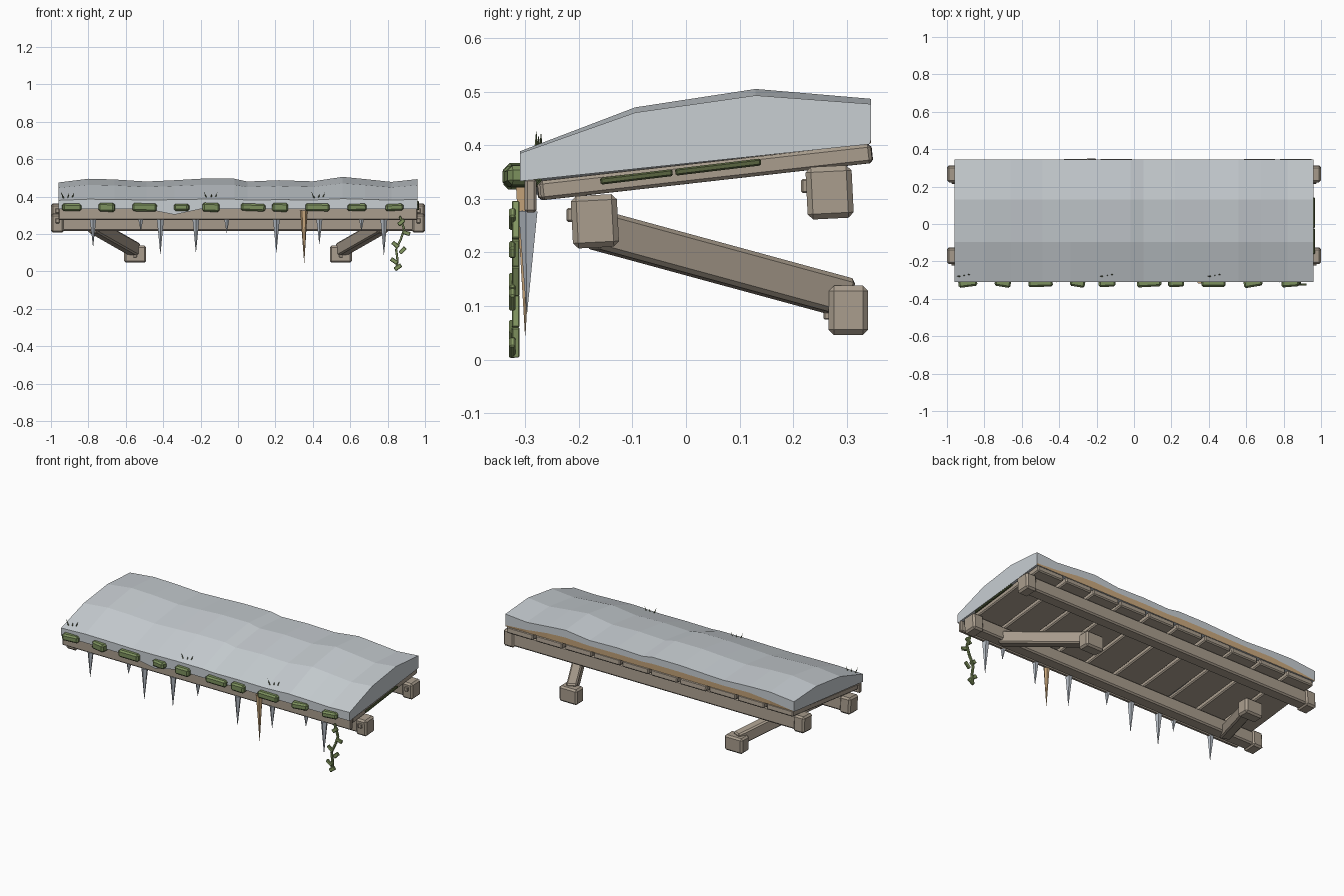
import bpy, bmesh, math, random
from mathutils import Matrix, Vector, Euler

if "Cube" in bpy.data.objects:
    bpy.data.objects.remove(bpy.data.objects["Cube"])

random.seed(4)


def material(name, rgb):
    m = bpy.data.materials.new(name)
    m.diffuse_color = (*rgb, 1)
    m.use_nodes = True
    m.node_tree.nodes["Principled BSDF"].inputs["Base Color"].default_value = m.diffuse_color
    return m


WOOD = material("weathered wood", (0.40, 0.34, 0.27))
SNOW = material("snow", (0.58, 0.62, 0.65))
ICE = material("ice", (0.47, 0.51, 0.56))
TAN = material("tan straw", (0.60, 0.40, 0.21))
MOSS = material("moss green", (0.20, 0.28, 0.11))
DARK = material("dark moss", (0.10, 0.13, 0.05))
VINE = material("vine green", (0.23, 0.31, 0.12))


def finish(name, bm, *mats):
    bmesh.ops.recalc_face_normals(bm, faces=bm.faces)
    me = bpy.data.meshes.new(name)
    bm.to_mesh(me)
    bm.free()
    for m in mats:
        me.materials.append(m)
    ob = bpy.data.objects.new(name, me)
    bpy.context.collection.objects.link(ob)
    return ob


def box(name, center, size, mat, bevel=0.0, rot=(0, 0, 0)):
    """Chamfered box; rot is an Euler triple or a matrix."""
    bm = bmesh.new()
    bmesh.ops.create_cube(bm, size=1)
    bmesh.ops.scale(bm, vec=size, verts=bm.verts)
    if bevel:
        bmesh.ops.bevel(bm, geom=bm.edges[:], offset=bevel, segments=1, affect='EDGES')
    r = rot if isinstance(rot, Matrix) else Euler(rot).to_matrix()
    bm.transform(Matrix.Translation(center) @ r.to_4x4())
    return finish(name, bm, mat)


def bar(name, a, b, width, depth, mat, bevel=0.0):
    """Chamfered bar running from a to b."""
    a, b = Vector(a), Vector(b)
    rot = (b - a).to_track_quat('Y', 'Z').to_matrix()
    return box(name, (a + b) / 2, (width, (b - a).length, depth), mat, bevel, rot)


def spike(name, base, tip, radius, sides, mat):
    """Pointed cone from base to tip."""
    base, tip = Vector(base), Vector(tip)
    bm = bmesh.new()
    d = tip - base
    bmesh.ops.create_cone(bm, cap_ends=True, segments=sides, radius1=radius,
                          radius2=0.0005, depth=d.length)
    bm.transform(Matrix.Translation((base + tip) / 2)
                 @ d.to_track_quat('Z', 'Y').to_matrix().to_4x4())
    return finish(name, bm, mat)


# Sloping roof planks
SLOPE = math.atan(0.113)
COUNT = 10
pitch = 1.92 / COUNT
for i in range(COUNT):
    x = -0.96 + pitch * (i + 0.5)
    box("plank", (x, 0.035 + random.uniform(-0.004, 0.004), 0.35),
        (pitch - 0.016, 0.622, 0.036), WOOD, 0.006,
        (SLOPE, 0, random.uniform(-0.006, 0.006)))

# Front fascia board
box("fascia_board", (0, -0.290, 0.306), (1.92, 0.022, 0.064), WOOD, 0.005)

# Long beams with collars and pegs at the ends
for name, y, z in (("front_beam", -0.170, 0.258), ("back_beam", 0.268, 0.312)):
    box(name, (0, y, z), (1.94, 0.070, 0.082), WOOD, 0.008, (0.05, 0, 0))
    for s in (-1, 1):
        box(name + "_collar", (s * 0.965, y, z), (0.07, 0.086, 0.098), WOOD, 0.01,
            (0.05, 0, 0))
        box(name + "_peg", (s * 0.965, y - 0.046, z + 0.012), (0.022, 0.014, 0.026),
            WOOD, 0.003)

# Diagonal braces with foot blocks
for s in (-1, 1):
    bar("brace", (s * 0.775, -0.17, 0.243), (s * 0.55, 0.30, 0.115), 0.06, 0.072, WOOD, 0.008)
    box("foot_block", (s * 0.55, 0.303, 0.092), (0.118, 0.074, 0.092), WOOD, 0.01)
    box("foot_peg", (s * 0.55, 0.263, 0.082), (0.02, 0.012, 0.014), WOOD, 0.002)

# Snow blanket: one cross-section swept along x with a gentle wave
columns = [(-0.96, -0.018), (-0.80, 0.002), (-0.66, -0.002), (-0.49, -0.013), (-0.34, -0.006),
           (-0.20, 0.002), (-0.02, 0.002), (0.05, -0.013), (0.22, -0.006), (0.40, -0.012),
           (0.56, 0.012), (0.68, 0.0), (0.82, -0.015), (0.96, 0.0)]
bm = bmesh.new()
rings = []
for x, w in columns:
    dip = 0.03 if x == -0.34 else 0.0
    edge = min(1.0, (0.96 - abs(x)) / 0.3)
    ring = [(-0.31, 0.333 - dip), (-0.31, 0.385 + w * 0.3), (-0.095, 0.461 + w * 0.8),
            (0.13, 0.493 + w), (0.345, 0.477 + w * 0.8),
            (0.345, 0.410 + 0.028 * edge + w * 0.3), (0.343, 0.402)]
    rings.append([bm.verts.new((x, y, z)) for y, z in ring])
n = len(rings[0])
for a, b in zip(rings, rings[1:]):
    for k in range(n):
        f = bm.faces.new((a[k], a[(k + 1) % n], b[(k + 1) % n], b[k]))
        f.material_index = 1 if k == 5 else 0     # straw layer under the back edge
bm.faces.new(rings[0])
bm.faces.new(rings[-1])
finish("snow_blanket", bm, SNOW, TAN)

# Moss clumps along the front edge
for x, w in ((-0.89, 0.10), (-0.70, 0.085), (-0.50, 0.13), (-0.30, 0.08), (-0.145, 0.09),
             (0.08, 0.13), (0.225, 0.085), (0.425, 0.13), (0.635, 0.10), (0.835, 0.095)):
    box("moss_clump", (x, -0.306, 0.342), (w, 0.06, random.uniform(0.036, 0.048)), MOSS, 0.009,
        (0, random.uniform(-0.05, 0.05), random.uniform(-0.2, 0.25)))

# Dark moss strips on the right end
for y0, y1 in ((-0.16, -0.025), (-0.02, 0.14)):
    a, b = [(0.962, y, 0.352 + 0.12 * y) for y in (y0, y1)]
    bar("side_moss", a, b, 0.012, 0.013, DARK, 0.003)

# Icicles hanging from the fascia
for x, tip in ((-0.775, 0.13), (-0.52, 0.215), (-0.415, 0.09), (-0.225, 0.10), (-0.06, 0.205),
               (0.205, 0.10), (0.435, 0.145), (0.66, 0.215), (0.78, 0.085)):
    r = 0.011 + 0.045 * (0.275 - tip)
    spike("icicle", (x, -0.293, 0.277), (x, -0.297, tip), r, 5, ICE)
spike("tan_icicle", (0.352, -0.300, 0.325), (0.354, -0.300, 0.045), 0.020, 6, TAN)

# Hanging vine with leaves
path = [(0.865, 0.295), (0.888, 0.225), (0.872, 0.175), (0.845, 0.12), (0.853, 0.06), (0.846, 0.004)]
for (x0, z0), (x1, z1) in zip(path, path[1:]):
    bar("vine_stem", (x0, -0.318, z0), (x1, -0.318, z1), 0.014, 0.012, VINE, 0.002)
for x, z, tilt in ((0.90, 0.205, 0.3), (0.842, 0.142, 0.7), (0.880, 0.112, -0.8),
                   (0.835, 0.055, 0.6), (0.855, 0.022, -0.6), (0.873, 0.262, -0.7)):
    box("vine_leaf", (x, -0.324, z), (0.042, 0.012, 0.022), VINE, 0.003, (0, tilt, 0))

# Grass blades poking through the snow
for cx in (-0.91, -0.145, 0.43):
    for dx, lean, h in ((-0.022, -0.015, 0.030), (0, 0.006, 0.022), (0.022, 0.012, 0.026)):
        y = -0.275 + dx * 0.2
        spike("grass_blade", (cx + dx, y, 0.390), (cx + dx + lean, y, 0.395 + h), 0.004, 4, DARK)
